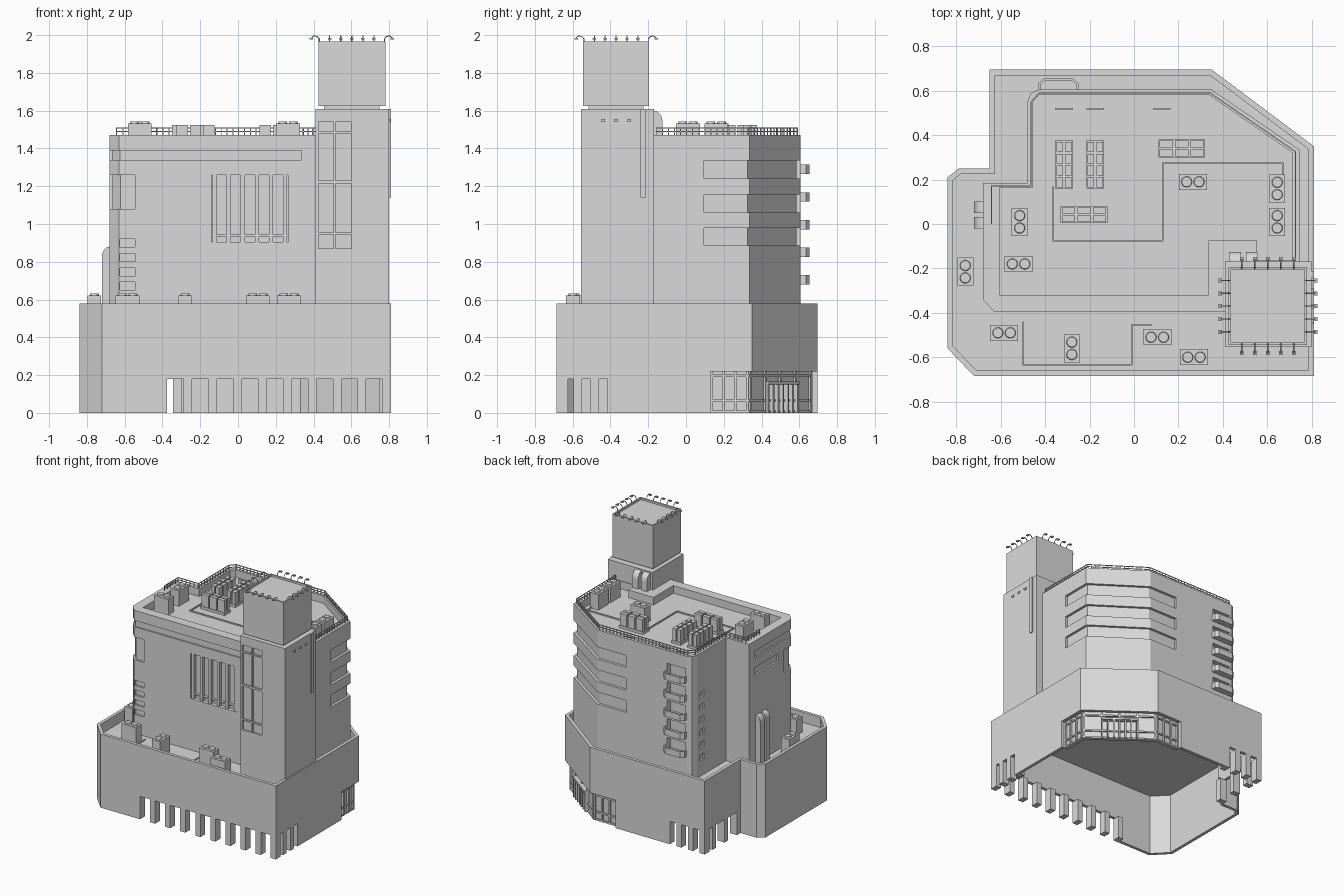
import bpy, bmesh, math
from mathutils import Vector, Matrix

if "Cube" in bpy.data.objects:
    bpy.data.objects.remove(bpy.data.objects["Cube"], do_unlink=True)

GREY = (0.7, 0.7, 0.7, 1)
mat = bpy.data.materials.new("plain grey")
mat.use_nodes = True
mat.diffuse_color = GREY
mat.node_tree.nodes["Principled BSDF"].inputs["Base Color"].default_value = GREY


def prism(bm, pts, z0, z1):
    lo = [bm.verts.new((p[0], p[1], z0)) for p in pts]
    hi = [bm.verts.new((p[0], p[1], z1)) for p in pts]
    bm.faces.new(lo[::-1])
    bm.faces.new(hi)
    for i in range(len(pts)):
        j = (i + 1) % len(pts)
        bm.faces.new((lo[i], lo[j], hi[j], hi[i]))
    return lo + hi


def box(bm, x0, x1, y0, y1, z0, z1):
    return prism(bm, [(x0, y0), (x1, y0), (x1, y1), (x0, y1)], z0, z1)


def offset(path, d, closed):
    """Mitred offset to the right of travel (outward on counterclockwise outlines)."""
    p = [Vector(q) for q in path]
    n = len(p)
    normals = []
    for i in range(n):
        t = (p[(i + 1) % n] - p[i]).normalized()
        normals.append(Vector((t.y, -t.x)))
    out = []
    for i in range(n):
        a, b = normals[i - 1], normals[i]
        if not closed and i == 0:
            a = b
        if not closed and i == n - 1:
            b = a
        out.append(p[i] + (a + b) * d / (1 + a.dot(b)))
    return out


def strip(bm, path, z0, z1, inn, out=0, closed=False):
    """Wall following a path, from inn behind it to out in front of it."""
    A, B = offset(path, out, closed), offset(path, -inn, closed)
    sec = [[bm.verts.new((q.x, q.y, z)) for q, z in ((a, z0), (a, z1), (b, z1), (b, z0))]
           for a, b in zip(A, B)]
    n = len(sec)
    for i in range(n if closed else n - 1):
        s, t = sec[i], sec[(i + 1) % n]
        for k in range(4):
            m = (k + 1) % 4
            bm.faces.new((s[k], t[k], t[m], s[m]))
    if not closed:
        bm.faces.new(sec[0])
        bm.faces.new(sec[-1][::-1])


def make(name, bm):
    bmesh.ops.recalc_face_normals(bm, faces=bm.faces)
    me = bpy.data.meshes.new(name)
    bm.to_mesh(me)
    bm.free()
    me.materials.append(mat)
    ob = bpy.data.objects.new(name, me)
    bpy.context.collection.objects.link(ob)
    return ob


def carve(ob, cutter):
    mod = ob.modifiers.new("cut", 'BOOLEAN')
    mod.operation, mod.solver, mod.object = 'DIFFERENCE', 'EXACT', cutter
    cutter.hide_render = True
    bpy.context.view_layer.update()
    dg = bpy.context.evaluated_depsgraph_get()
    me = bpy.data.meshes.new_from_object(ob.evaluated_get(dg))
    ob.modifiers.clear()
    ob.data = me
    bpy.data.objects.remove(cutter, do_unlink=True)


def along(a, b, t):
    return Vector(a).lerp(Vector(b), t)


def posts(bm, a, b, count, width, z0, z1, inn, out=0):
    """Evenly spaced upright bars between two plan points, ends included."""
    length = (Vector(b) - Vector(a)).length
    for i in range(count):
        t = (width / 2 + i * (length - width) / (count - 1)) / length
        h = width / 2 / length
        strip(bm, [along(a, b, t - h), along(a, b, t + h)], z0, z1, inn, out)


# Podium: parapet wall, open underneath, with a terrace deck
R, F = 0.81, -0.685
podium = [(-0.84, 0.21), (-0.84, -0.56), (-0.72, F), (R, F), (R, 0.35), (0.35, 0.695),
          (-0.65, 0.695), (-0.65, 0.25), (-0.79, 0.25)]
bm = bmesh.new()
strip(bm, podium, 0.22, 0.58, 0.025, closed=True)
strip(bm, [(-0.65, 0.25), (-0.79, 0.25), (-0.84, 0.21), (-0.84, -0.56), (-0.72, F), (-0.42, F)], 0, 0.22, 0.025)
strip(bm, [(R, -0.37), (R, 0.13)], 0, 0.22, 0.025)
strip(bm, [(0.13, 0.695), (-0.3, 0.695)], 0, 0.22, 0.025)
strip(bm, [(-0.42, F), (R, F), (R, -0.37)], 0.18, 0.22, 0.025)
strip(bm, [(-0.3, 0.695), (-0.65, 0.695), (-0.65, 0.25)], 0.18, 0.22, 0.025)
make("podium_wall", bm)
bm = bmesh.new()
prism(bm, offset(podium, -0.02, True), 0.49, 0.5)
make("terrace_deck", bm)

# Columns in the open bays
bm = bmesh.new()
posts(bm, (-0.42, F), (R, F), 10, 0.045, 0, 0.18, 0.06)
posts(bm, (R, F + 0.09), (R, -0.37), 3, 0.045, 0, 0.18, 0.06)
posts(bm, (-0.3, 0.695), (-0.65, 0.695), 4, 0.045, 0, 0.18, 0.06)
posts(bm, (-0.65, 0.6), (-0.65, 0.25), 3, 0.045, 0, 0.18, 0.06)
make("columns", bm)

# Corner shopfront with frames and doors
shop = offset([(R, 0.13), (R, 0.35), (0.35, 0.695), (0.13, 0.695)], -0.04, False)
bm = bmesh.new()
strip(bm, shop, 0, 0.23, 0.02)
make("shop_glass", bm)
bm = bmesh.new()
for z in (0, 0.06, 0.19):
    strip(bm, shop, z, z + 0.012, 0, 0.012)
for a, b, n in ((shop[0], shop[1], 4), (shop[1], shop[2], 5), (shop[2], shop[3], 4)):
    posts(bm, a, b, n, 0.012, 0, 0.22, 0, 0.015)
make("shop_frames", bm)
bm = bmesh.new()
a, b = along(shop[1], shop[2], 0.25), along(shop[1], shop[2], 0.75)
strip(bm, [a, b], 0.15, 0.165, 0, 0.035)
posts(bm, a, b, 7, 0.012, 0, 0.15, 0, 0.03)
make("shop_doors", bm)

# Main block with roof well, window bands and openings
body = [(-0.68, 0.185), (-0.68, -0.34), (-0.63, -0.395), (0.745, -0.395), (0.745, 0.335),
        (0.35, 0.605), (-0.43, 0.605), (-0.465, 0.59), (-0.48, 0.55), (-0.48, 0.185)]
bm = bmesh.new()
prism(bm, body, 0.5, 1.47)
block = make("main_block", bm)
bm = bmesh.new()
prism(bm, [(-0.605, -0.32), (0.335, -0.32), (0.335, -0.075), (0.555, -0.075), (0.555, -0.165), (0.715, -0.165),
           (0.715, 0.32), (0.34, 0.58), (-0.43, 0.58), (-0.455, 0.55), (-0.455, 0.165), (-0.605, 0.165)], 1.41, 1.6)
for z in (0.885, 1.06, 1.24):
    strip(bm, [(0.745, 0.095), (0.745, 0.335), (0.35, 0.605), (0.1, 0.605)], z, z + 0.095, 0.02, 0.05)
strip(bm, [(-0.68, 0.12), (-0.68, -0.34), (-0.63, -0.395), (0.335, -0.395)], 1.34, 1.39, 0.012, 0.03)
strip(bm, [(-0.68, -0.25), (-0.68, -0.34), (-0.63, -0.395), (-0.545, -0.395)], 1.08, 1.26, 0.015, 0.03)
strip(bm, [(-0.68, 0.12), (-0.68, -0.18)], 1.2, 1.26, 0.015, 0.03)
strip(bm, [(-0.14, -0.395), (0.265, -0.395)], 0.905, 1.26, 0.03, 0.03)
for i in range(4):
    z = 0.65 + i * 0.076
    strip(bm, [(-0.625, -0.395), (-0.545, -0.395)], z, z + 0.042, 0.015, 0.03)
for i in range(6):
    z = 0.62 + i * 0.1
    strip(bm, [(-0.48, 0.52), (-0.48, 0.46)], z, z + 0.045, 0.015, 0.03)
floors = [0.68 + i * 0.146 for i in range(5)]
for z in floors:
    strip(bm, [(-0.26, 0.605), (-0.42, 0.605)], z + 0.012, z + 0.105, 0.04, 0.03)
carve(block, make("block_cutter", bm))

# Slatted front window
bm = bmesh.new()
posts(bm, (-0.135, -0.395), (0.26, -0.395), 6, 0.022, 0.905, 1.26, 0.03, -0.006)
strip(bm, [(-0.14, -0.395), (0.265, -0.395)], 0.935, 0.945, 0.03, -0.01)
make("front_window_slats", bm)

# Balconies with chamfered fronts
tray = [(-0.25, 0.6), (-0.25, 0.635), (-0.275, 0.655), (-0.405, 0.655), (-0.43, 0.635), (-0.43, 0.6)]
bm = bmesh.new()
for z in floors:
    prism(bm, tray, z, z + 0.01)
    strip(bm, tray, z, z + 0.05, 0.01)
make("balconies", bm)

# Tower, neck and head box
bm = bmesh.new()
box(bm, 0.41, 0.8, -0.555, -0.17, 0.5, 1.61)
tower = make("tower", bm)
bm = bmesh.new()
for x0, x1 in ((0.425, 0.505), (0.515, 0.6)):
    for z0, z1 in ((0.87, 0.945), (0.955, 1.215), (1.23, 1.48), (1.49, 1.54)):
        box(bm, x0, x1, -0.6, -0.54, z0, z1)
carve(tower, make("tower_cutter", bm))
head = [(0.425, -0.545), (0.78, -0.545), (0.78, -0.195), (0.425, -0.195)]
bm = bmesh.new()
prism(bm, offset(head, -0.03, True), 1.6, 1.64)
prism(bm, head, 1.625, 1.95)
strip(bm, head, 1.95, 1.965, 0.012, closed=True)
make("tower_head", bm)
bm = bmesh.new()
box(bm, 0.8, 0.81, -0.24, -0.215, 1.14, 1.61)
for y in (-0.45, -0.38, -0.31):
    box(bm, 0.8, 0.808, y, y + 0.02, 1.54, 1.555)
make("tower_pipe", bm)

# Curved lamp arms around the head box
arms = bpy.data.curves.new("lamp_arms", 'CURVE')
arms.dimensions, arms.bevel_depth, arms.bevel_resolution = '3D', 0.003, 1
arms.materials.append(mat)
bm = bmesh.new()
for k in range(4):
    a, b = Vector(head[k]), Vector(head[(k + 1) % 4])
    d = (b - a).normalized()
    n = Vector((d.y, -d.x))
    for i in range(5):
        root = a.lerp(b, 0.17 + i * 0.165) - n * 0.005
        sp = arms.splines.new('POLY')
        profile = [(0, 1.95), (0, 1.98), (0.012, 1.993), (0.028, 1.996), (0.042, 1.985)]
        sp.points.add(len(profile) - 1)
        for pt, (u, z) in zip(sp.points, profile):
            q = root + n * u
            pt.co = (q.x, q.y, z, 1)
        q = root + n * 0.042
        box(bm, q.x - 0.009, q.x + 0.009, q.y - 0.009, q.y + 0.009, 1.978, 1.986)
bpy.context.collection.objects.link(bpy.data.objects.new("lamp_arms", arms))
make("lamp_heads", bm)

# Roof railing
rail = [(0.73, -0.16), (0.73, 0.327), (0.345, 0.592), (-0.43, 0.592), (-0.467, 0.55), (-0.467, 0.175), (-0.645, 0.175), (-0.645, 0)]
bm = bmesh.new()
for z in (1.487, 1.505):
    strip(bm, rail, z, z + 0.005, 0.005)
for a, b in zip(rail, rail[1:]):
    posts(bm, a, b, max(2, round((Vector(b) - Vector(a)).length / 0.03)), 0.005, 1.465, 1.507, 0.005)
make("roof_railing", bm)


# Round-topped wall ducts
def duct(bm, x, y, out, side, width, depth, z0, z1):
    pts = [(0, z0), (depth, z0)] + [(depth * math.cos(t * math.pi / 12), z1 - 1.3 * depth * (1 - math.sin(t * math.pi / 12)))
                                    for t in range(7)]
    for v in prism(bm, pts, 0, width):
        u, z, w = v.co
        v.co = (x + out[0] * u + side[0] * w, y + out[1] * u + side[1] * w, z)


bm = bmesh.new()
for y in (0.05, -0.02):
    duct(bm, -0.68, y, (-1, 0), (0, 1), 0.052, 0.04, 0.5, 0.88)
for x in (0.43, 0.505):
    duct(bm, x, -0.17, (0, 1), (1, 0), 0.052, 0.045, 1.42, 1.6)
make("wall_ducts", bm)

# Cooling units with twin fans, on terrace and roof
bm = bmesh.new()
for x, y, tall, z in ((-0.585, -0.49, 0, 0.5), (-0.28, -0.56, 1, 0.5), (0.105, -0.51, 0, 0.5), (0.27, -0.6, 0, 0.5),
                      (-0.76, -0.215, 1, 0.5), (-0.515, 0.01, 1, 1.41), (-0.52, -0.18, 0, 1.41),
                      (0.265, 0.19, 0, 1.41), (0.645, 0.16, 1, 1.41), (0.645, 0.01, 1, 1.41)):
    w, h = (0.036, 0.063) if tall else (0.063, 0.036)
    box(bm, x - w, x + w, y - h, y + h, z, z + 0.122)
    for s in (-0.028, 0.028):
        c = Vector((x + (0 if tall else s), y + (s if tall else 0), z + 0.126))
        bmesh.ops.create_cone(bm, cap_ends=True, segments=16, radius1=0.025, radius2=0.022,
                              depth=0.012, matrix=Matrix.Translation(c))
make("cooling_units", bm)

# Banks of small roof units on plinths
bm = bmesh.new()
for x0, x1, y0, y1, nx, ny in ((-0.355, -0.275, 0.16, 0.375, 2, 4), (-0.215, -0.135, 0.16, 0.375, 2, 4),
                               (0.11, 0.32, 0.3, 0.38, 3, 2), (-0.33, -0.12, 0.005, 0.08, 3, 2)):
    box(bm, x0, x1, y0, y1, 1.405, 1.43)
    dx, dy = (x1 - x0) / nx, (y1 - y0) / ny
    for i in range(nx):
        for j in range(ny):
            x, y = x0 + i * dx, y0 + j * dy
            box(bm, x + 0.005, x + dx - 0.005, y + 0.005, y + dy - 0.005, 1.43, 1.525)
make("roof_unit_banks", bm)

# Service pipes on roof and terrace
bm = bmesh.new()
strip(bm, [(-0.365, 0.17), (-0.365, -0.075), (0.13, -0.075), (0.13, 0.275), (0.67, 0.275), (0.67, 0.22)], 1.405, 1.42, 0.004, 0.004)
strip(bm, [(-0.5, -0.44), (-0.5, -0.635), (-0.01, -0.635), (-0.01, -0.455), (0.08, -0.455)], 0.495, 0.508, 0.003, 0.003)
for x in (-0.355, -0.215, 0.085):
    box(bm, x, x + 0.08, 0.515, 0.523, 1.405, 1.44)
make("service_pipes", bm)
